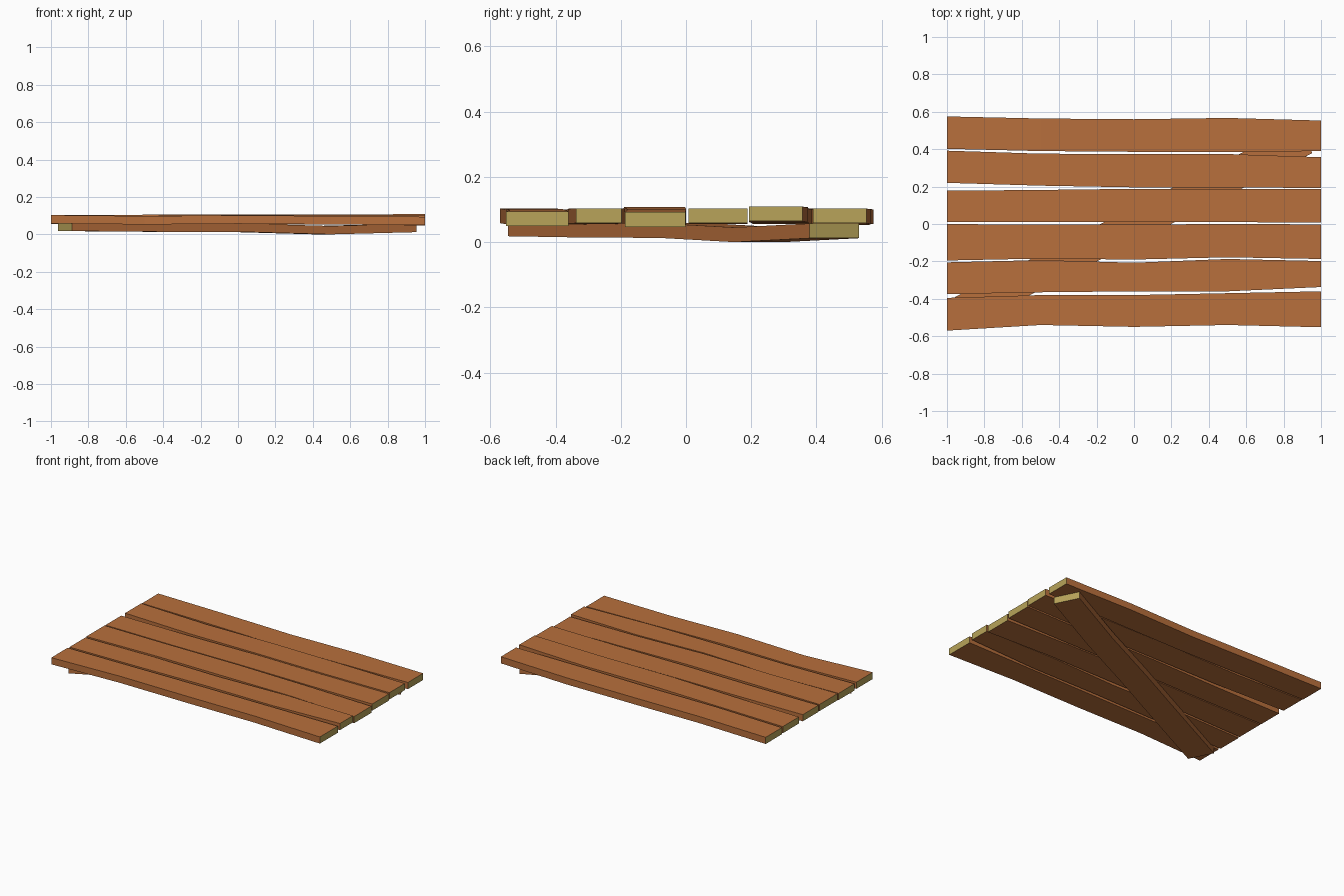
import bpy
from mathutils import Vector

if "Cube" in bpy.data.objects:
    bpy.data.objects.remove(bpy.data.objects["Cube"])


def material(name, color):
    m = bpy.data.materials.new(name)
    m.diffuse_color = (*color, 1)
    m.use_nodes = True
    m.node_tree.nodes["Principled BSDF"].inputs["Base Color"].default_value = m.diffuse_color
    return m


wood = material("wood", (0.48, 0.16, 0.045))
cut_wood = material("cut_wood", (0.48, 0.37, 0.10))
THICK = 0.045


def board(name, stations):
    """Sweep a four-sided section; each station is (low edge xy, high edge xy, bottom z)."""
    verts, faces = [], []
    for a, b, z in stations:
        verts += [(*a, z), (*b, z), (*b, z + THICK), (*a, z + THICK)]
    last = 4 * (len(stations) - 1)
    for i in range(0, last, 4):
        for j in range(4):
            k = (j + 1) % 4
            faces.append((i + j, i + 4 + j, i + 4 + k, i + k))
    faces += [(0, 1, 2, 3), (last + 3, last + 2, last + 1, last)]
    # outward orientation: reverse everything so normals face out
    faces = [f[::-1] for f in faces]
    mesh = bpy.data.meshes.new(name)
    mesh.from_pydata(verts, [], faces)
    mesh.materials.append(wood)
    mesh.materials.append(cut_wood)
    for p in mesh.polygons[-2:]:
        p.material_index = 1
    import bmesh
    bm = bmesh.new()
    bm.from_mesh(mesh)
    bmesh.ops.recalc_face_normals(bm, faces=bm.faces)
    bm.to_mesh(mesh)
    bm.free()
    obj = bpy.data.objects.new(name, mesh)
    bpy.context.collection.objects.link(obj)
    return obj


# Planks: low y edge, high y edge and bottom z at five stations along x
XS = (-1, -0.5, 0, 0.5, 1)
planks = [
    ((-.57, -.54, -.55, -.54, -.552), (-.395, -.38, -.38, -.37, -.36), (.058, .053, .057, .053, .049)),
    ((-.375, -.365, -.36, -.36, -.337), (-.205, -.193, -.207, -.187, -.198), (.055, .054, .058, .057, .058)),
    ((-.195, -.185, -.19, -.178, -.187), (0, -.004, -.003, 0, -.002), (.058, .06, .062, .055, .047)),
    ((.01, .01, .01, .01, .008), (.178, .182, .188, .188, .188), (.057, .055, .058, .056, .058)),
    ((.22, .205, .196, .195, .193), (.392, .376, .374, .374, .357), (.058, .056, .062, .06, .064)),
    ((.402, .39, .386, .385, .39), (.575, .564, .56, .567, .553), (.055, .057, .052, .055, .058)),
]
for n, (lo, hi, zs) in enumerate(planks, 1):
    board(f"plank_{n}", [((x, a), (x, b), z) for x, a, b, z in zip(XS, lo, hi, zs)])

# Diagonal brace underneath
start, end = Vector((-0.925, -0.47)), Vector((0.915, 0.455))
d = (end - start).normalized()
half = Vector((-d.y, d.x)) * 0.085
stations = []
for t, z in zip((0, .25, .5, .75, 1), (.018, .014, .013, 0, .012)):
    c = start.lerp(end, t)
    stations.append((tuple(c - half), tuple(c + half), z))
board("diagonal_brace", stations)
